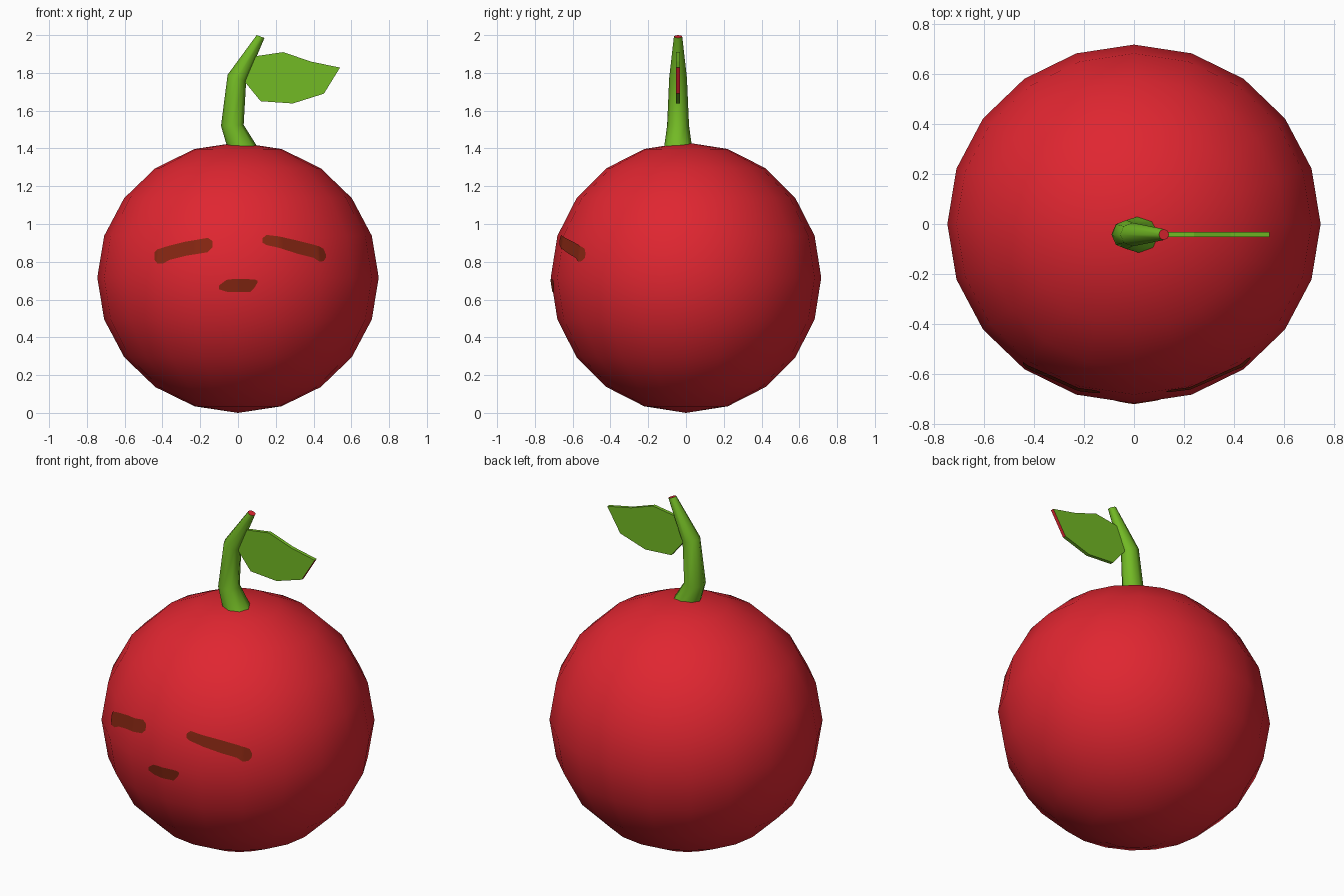
import bpy, bmesh, math
from mathutils import Vector
from mathutils.bvhtree import BVHTree

if "Cube" in bpy.data.objects:
    bpy.data.objects.remove(bpy.data.objects["Cube"])


def material(name, rgb):
    m = bpy.data.materials.new(name)
    m.diffuse_color = (*rgb, 1)
    m.use_nodes = True
    m.node_tree.nodes["Principled BSDF"].inputs["Base Color"].default_value = m.diffuse_color
    return m


RED = material("cherry red", (0.74, 0.019, 0.03))
GREEN = material("leaf green", (0.17, 0.49, 0.018))
BROWN = material("dark brown", (0.24, 0.02, 0.006))


def make_object(name, bm, mats, smooth_angle=None):
    mesh = bpy.data.meshes.new(name)
    bm.to_mesh(mesh)
    bm.free()
    ob = bpy.data.objects.new(name, mesh)
    bpy.context.collection.objects.link(ob)
    for m in mats:
        mesh.materials.append(m)
    if smooth_angle:
        bpy.ops.object.select_all(action='DESELECT')
        ob.select_set(True)
        bpy.context.view_layer.objects.active = ob
        bpy.ops.object.shade_smooth_by_angle(angle=math.radians(smooth_angle))
    return ob


# Fruit body: 20-sided ball, slightly wider than deep
bm = bmesh.new()
bmesh.ops.create_uvsphere(bm, u_segments=20, v_segments=10, radius=1)
for v in bm.verts:
    v.co = Vector((v.co.x * 0.745, v.co.y * 0.716, v.co.z * 0.716 + 0.716))
bm.normal_update()
body_tree = BVHTree.FromBMesh(bm)
make_object("fruit_body", bm, [RED], 40)


# Face marks: thin strokes laid on the front of the body
def face_mark(name, profile, columns=28, rows=5):
    """profile: (x, low z, high z) stations along the stroke."""
    bm = bmesh.new()
    grid = []
    x0, x1 = profile[0][0], profile[-1][0]
    xs = {p[0] for p in profile}
    xs |= {x0 + (x1 - x0) * i / columns for i in range(columns + 1)}
    for x in sorted(xs):
        for a, b in zip(profile, profile[1:]):
            if a[0] <= x <= b[0]:
                t = (x - a[0]) / (b[0] - a[0])
                low, high = (a[k] + (b[k] - a[k]) * t for k in (1, 2))
                break
        col = []
        for j in range(rows + 1):
            z = low + (high - low) * j / rows
            hit, normal, _, _ = body_tree.ray_cast(Vector((x, -2, z)), Vector((0, 1, 0)))
            col.append(bm.verts.new(hit + normal * 0.004))
        grid.append(col)
    for a, b in zip(grid, grid[1:]):
        for j in range(rows):
            bm.faces.new((a[j], b[j], b[j + 1], a[j + 1]))
    make_object(name, bm, [BROWN], 40)


face_mark("left_eye", [(-0.44, 0.81, 0.85), (-0.425, 0.79, 0.865), (-0.395, 0.79, 0.875),
                       (-0.36, 0.81, 0.885), (-0.28, 0.83, 0.905), (-0.16, 0.85, 0.926),
                       (-0.135, 0.875, 0.91)])
face_mark("right_eye", [(0.13, 0.90, 0.925), (0.15, 0.888, 0.94), (0.21, 0.875, 0.935),
                        (0.32, 0.84, 0.91), (0.40, 0.82, 0.89), (0.43, 0.80, 0.88),
                        (0.45, 0.803, 0.868), (0.462, 0.82, 0.84)])
face_mark("mouth", [(-0.10, 0.655, 0.675), (-0.06, 0.642, 0.705), (-0.02, 0.64, 0.71),
                    (0.065, 0.64, 0.708), (0.09, 0.668, 0.706), (0.102, 0.69, 0.7)])

# Stem: bent tapering tube, each ring given by its left and right (x, z) and depth radius
Y = -0.042
rings = [((-0.052, 1.39), (0.105, 1.405), 0.075),
         ((-0.09, 1.52), (0.03, 1.525), 0.058),
         ((-0.055, 1.79), (0.043, 1.755), 0.047),
         ((0.099, 2.0), (0.14, 1.985), 0.022)]
bm = bmesh.new()
N = 8
loops = []
for (lx, lz), (rx, rz), depth in rings:
    mid = Vector(((lx + rx) / 2, Y, (lz + rz) / 2))
    half = Vector(((rx - lx) / 2, 0, (rz - lz) / 2))
    loops.append([bm.verts.new(mid + half * math.cos(i * math.tau / N)
                               + Vector((0, depth * math.sin(i * math.tau / N), 0)))
                  for i in range(N)])
for a, b in zip(loops, loops[1:]):
    for i in range(N):
        k = (i + 1) % N
        bm.faces.new((a[i], a[k], b[k], b[i]))
bm.faces.new(loops[0][::-1])
bm.faces.new(loops[-1]).material_index = 1   # red cut end
make_object("stem", bm, [GREEN, RED], 50)

# Leaf: flat extruded outline with a red end edge
outline = [(0.03, 1.76), (0.12, 1.65), (0.29, 1.638), (0.455, 1.69), (0.54, 1.828),
           (0.385, 1.86), (0.24, 1.91), (0.07, 1.885)]
bm = bmesh.new()
front = bm.faces.new([bm.verts.new((x, Y - 0.01, z)) for x, z in outline])
ext = bmesh.ops.extrude_face_region(bm, geom=[front], use_keep_orig=True)
for v in ext["geom"]:
    if isinstance(v, bmesh.types.BMVert):
        v.co.y += 0.02
bmesh.ops.recalc_face_normals(bm, faces=bm.faces)
for f in bm.faces:
    if len(f.verts) == 4 and f.calc_center_median().x > 0.48:
        f.material_index = 1
make_object("leaf", bm, [GREEN, RED])
